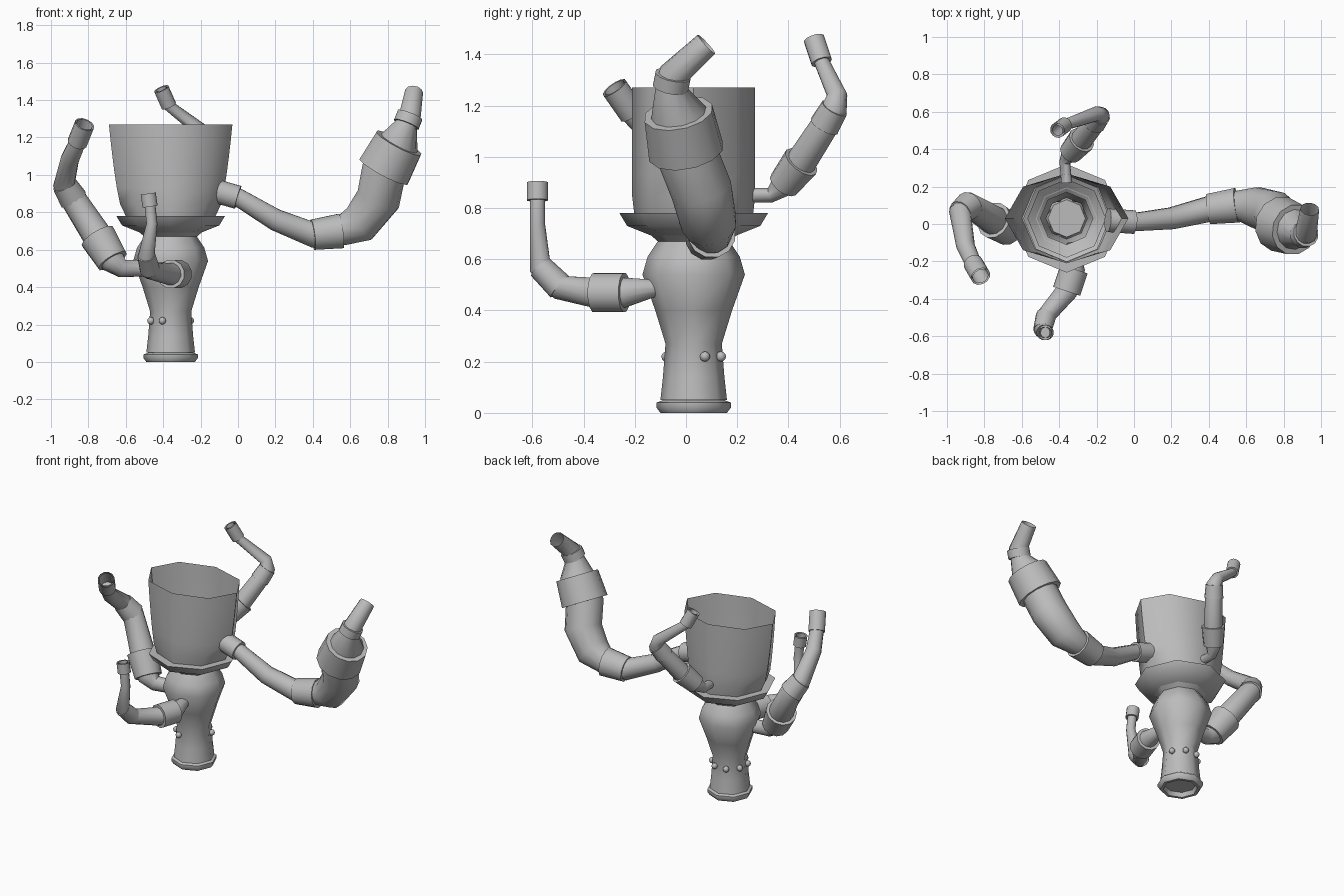
import bpy, bmesh, math
from mathutils import Vector

default_cube = bpy.data.objects.get("Cube")
if default_cube:
    bpy.data.objects.remove(default_cube, do_unlink=True)

grey = bpy.data.materials.new("plain grey")
grey.use_nodes = True
grey.diffuse_color = (.5, .5, .5, 1)
grey.node_tree.nodes["Principled BSDF"].inputs["Base Color"].default_value = grey.diffuse_color

# The vertical axis shared by the body parts
centre = Vector((-.36, .03, 0))


def finish(name, bm):
    """Turn a bmesh into a grey object with sharp rims and smooth sides."""
    mesh = bpy.data.meshes.new(name)
    bm.to_mesh(mesh)
    bm.free()
    mesh.materials.append(grey)
    obj = bpy.data.objects.new(name, mesh)
    bpy.context.collection.objects.link(obj)
    bpy.ops.object.select_all(action='DESELECT')
    obj.select_set(True)
    bpy.context.view_layer.objects.active = obj
    bpy.ops.object.shade_smooth_by_angle(angle=math.radians(50))


def make_ring(bm, middle, across, up, sides):
    """Add one ring of vertices spanned by two half-axis vectors."""
    angles = [math.tau * i / sides for i in range(sides)]
    return [bm.verts.new(middle + across * math.cos(a) + up * math.sin(a)) for a in angles]


def skin(name, bm, rings, cap_start, cap_end):
    """Join consecutive rings with quads, closing the ends on request."""
    for lower, upper in zip(rings, rings[1:]):
        for i in range(len(lower)):
            bm.faces.new((lower[i - 1], lower[i], upper[i], upper[i - 1]))
    if cap_start:
        bm.faces.new(reversed(rings[0]))
    if cap_end:
        bm.faces.new(rings[-1])
    finish(name, bm)


def lathe(name, profile, max_depth=1, cap_start=False):
    """Octagonal shell from (height, radius) pairs, optionally flattened in depth."""
    bm = bmesh.new()
    rings = [make_ring(bm, centre + Vector((0, 0, height)), Vector((radius, 0, 0)),
                       Vector((0, min(radius, max_depth), 0)), sides=8)
             for height, radius in profile]
    skin(name, bm, rings, cap_start, cap_end=False)


def tube(name, points, swell=1, cap_start=False, cap_end=False):
    """Round tube through (x, y, z, radius) points, with all radii scaled by swell."""
    places = [Vector(point[:3]) for point in points]
    bm = bmesh.new()
    rings = []
    side = None
    for k, place in enumerate(places):
        arriving = (place - places[k - 1]).normalized() if k else Vector()
        leaving = (places[k + 1] - place).normalized() if place != places[-1] else Vector()
        along = (arriving + leaving).normalized()
        # Carry the previous ring's orientation along to avoid twisting
        side = side - along * side.dot(along) if side else along.orthogonal()
        side.normalize()
        radius = points[k][-1] * swell
        rings.append(make_ring(bm, place, side * radius, along.cross(side) * radius, sides=12))
    skin(name, bm, rings, cap_start, cap_end)


def arm(name, path, collars):
    """Bent tube; each collar is a wider sleeve over one segment of the path."""
    tube(name, path)
    for segment, swell in collars.items():
        ends = path[segment:segment + 2]
        tube(f"{name}_collar_{segment}", ends, swell, cap_start=True,
             cap_end=ends[-1] != path[-1])


# Hollow body: stem, bulge and neck
lathe("body", [(.05, .13), (.14, .12), (.27, .11), (.4, .15), (.54, .2), (.61, .18),
               (.67, .14), (.73, .21)])

# Foot ring with a recessed floor
lathe("foot_ring", [(.03, .1), (0, .11), (0, .13), (.02, .145), (.04, .145), (.05, .12)],
      cap_start=True)

# Flange under the cup
lathe("flange", [(.69, .16), (.73, .26), (.78, .29), (.78, .23)])

# Open cup, bowed out towards the rim and flattened in depth
bottom, rim, steps = .76, 1.27, 6
lathe("cup", [(bottom + (rim - bottom) * k / steps, .23 + .1 * math.sqrt(k / steps))
              for k in range(steps + 1)], max_depth=.24)

# Studs around the stem, with a gap at the front left
for k in range(7):
    angle = math.tau * (k - .5) / 8 if k else math.tau * 5.5 / 8
    bm = bmesh.new()
    bmesh.ops.create_uvsphere(bm, u_segments=10, v_segments=6, radius=.02)
    offset = Vector((math.cos(angle), math.sin(angle), 0)) * .115
    bmesh.ops.translate(bm, verts=bm.verts, vec=centre + offset + Vector((0, 0, .22)))
    finish(f"stud_{k}", bm)

# Large left arm, open at the tip
arm("left_arm",
    [(-.14, .02, .92, .05), (0, .01, .88, .05), (.2, .03, .76, .06), (.4, .08, .68, .07),
     (.55, .1, .7, .08), (.65, .09, .74, .11), (.75, .06, .87, .12), (.78, 0, 1.02, .12),
     (.86, -.03, 1.17, .11), (.9, -.06, 1.27, .06), (.92, -.05, 1.32, .06),
     (.94, .08, 1.44, .05)],
    collars={0: 1.3, 3: 1.2, 7: 1.25, 9: 1.2})

# Right arm
arm("right_arm",
    [(-.5, 0, .5, .045), (-.62, -.02, .5, .05), (-.67, -.03, .54, .07), (-.75, .02, .67, .08),
     (-.88, .1, .87, .07), (-.93, .06, .95, .06), (-.9, -.12, 1.08, .05),
     (-.86, -.21, 1.17, .045), (-.82, -.28, 1.27, .045)],
    collars={2: 1.25, 4: 1.1, 7: 1.2})

# Small front arm
arm("front_arm",
    [(-.33, -.1, .49, .03), (-.32, -.24, .47, .06), (-.36, -.36, .47, .06),
     (-.47, -.49, .49, .05), (-.49, -.57, .57, .045), (-.46, -.58, .74, .03),
     (-.47, -.58, .83, .03), (-.48, -.58, .9, .03)],
    collars={1: 1.3, 3: 1.1, 6: 1.4})

# Small back arm
arm("back_arm",
    [(-.36, .22, .85, .03), (-.37, .33, .85, .03), (-.34, .38, .89, .05), (-.28, .45, .98, .06),
     (-.21, .54, 1.12, .055), (-.18, .58, 1.19, .05), (-.2, .59, 1.24, .04),
     (-.37, .53, 1.37, .03), (-.41, .5, 1.46, .03)],
    collars={2: 1.25, 4: 1.1, 7: 1.4})
